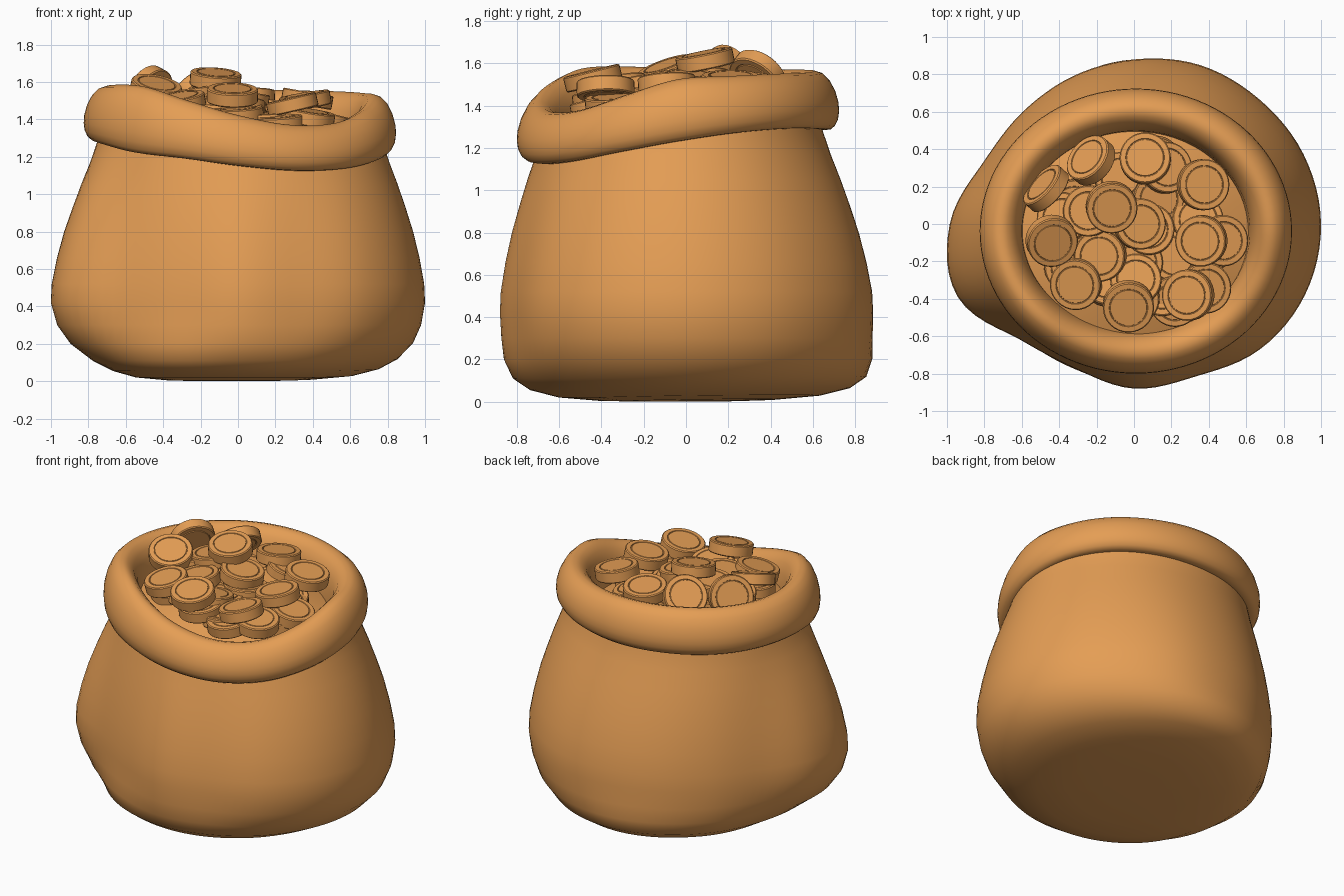
import bpy, bmesh, random
from math import sin, cos, tau, radians, hypot
from mathutils import Vector, Matrix

if "Cube" in bpy.data.objects:
    bpy.data.objects.remove(bpy.data.objects["Cube"], do_unlink=True)

material = bpy.data.materials.new("warm tan")
material.use_nodes = True
TAN = (0.78, 0.34, 0.09, 1)
material.diffuse_color = TAN
bsdf = next(n for n in material.node_tree.nodes if n.type == 'BSDF_PRINCIPLED')
bsdf.inputs["Base Color"].default_value = TAN
bsdf.inputs["Roughness"].default_value = 0.7

SIDES = 96
angles = [tau * i / SIDES for i in range(SIDES)]


def around(samples, a):
    """Smooth closed interpolation of evenly spaced samples at angle a."""
    n = len(samples)
    f = (a / tau) * n
    i = int(f)
    t = f - i
    p, q, r, s = (samples[(i + k) % n] for k in (-1, 0, 1, 2))
    return q + 0.5 * t * (r - p + t * (2*p - 5*q + 4*r - s + t * (3*(q - r) + s - p)))


def ellipse(a, rx, ry, cy=-.038):
    return Vector((.01 + rx * cos(a), cy + ry * sin(a), 0))


def loft(name, rings, cap_start=False, cap_end=False, angle=40):
    """Skin a list of equal-length rings of points."""
    bm = bmesh.new()
    loops = [[bm.verts.new(p) for p in ring] for ring in rings]
    for lo, hi in zip(loops, loops[1:]):
        n = len(lo)
        for i in range(n):
            j = (i + 1) % n
            bm.faces.new((lo[i], lo[j], hi[j], hi[i]))
    if cap_start:
        bm.faces.new(loops[0][::-1])
    if cap_end:
        bm.faces.new(loops[-1])
    mesh = bpy.data.meshes.new(name)
    bm.to_mesh(mesh)
    bm.free()
    mesh.materials.append(material)
    obj = bpy.data.objects.new(name, mesh)
    bpy.context.collection.objects.link(obj)
    bpy.ops.object.select_all(action='DESELECT')
    obj.select_set(True)
    bpy.context.view_layer.objects.active = obj
    bpy.ops.object.shade_smooth_by_angle(angle=radians(angle))
    return obj


# Sack body: full base, lumpy belly, rounder neck
base = [.99, .98, 1.02, .93, .88, .97, .97, .96]
belly = [1, .98, .945, .92, .88, .855, .845, .87,
         .985, 1.02, .87, .835, .88, .88, .95, .99]
# (scale, height, base weight, neck blend)
profile = [(.2, 0, 1, 0), (.42, .004, 1, 0), (.62, .02, 1, 0), (.76, .055, 1, 0),
           (.86, .11, .8, 0), (.94, .2, .4, 0), (.98, .3, .12, 0), (1, .42, 0, 0),
           (1, .52, 0, .02), (1, .66, 0, .13), (1, .8, 0, .28), (1, .93, 0, .46),
           (1, 1.05, 0, .64), (1, 1.17, 0, .84), (1, 1.28, 0, 1), (1, 1.33, 0, 1.04)]
body = []
for scale, z, weight, blend in profile:
    ring = []
    for a in angles:
        r = scale * (weight * around(base, a) + (1 - weight) * around(belly, a))
        p = Vector((r * cos(a), r * sin(a), 0)).lerp(ellipse(a, .763, .662, -.015), blend)
        lift = max(0, 1 - z / .3) * .015 * max(0, p.x + p.y)
        ring.append((p.x, p.y, z + lift))
    body.append(ring)
loft("sack_body", body, cap_start=True, angle=60)

# Rolled rim: drooping towards the front, with an inner wall
rim_top = [1.525, 1.54, 1.55, 1.555, 1.565, 1.57, 1.57, 1.57,
           1.575, 1.585, 1.575, 1.5, 1.42, 1.37, 1.38, 1.45]
rim_low = [1.23, 1.27, 1.29, 1.29, 1.285, 1.285, 1.285, 1.29,
           1.29, 1.265, 1.22, 1.19, 1.15, 1.125, 1.135, 1.18]
# (inset from outer edge, height fraction)
section = [(.16, .18), (.11, .04), (.07, 0), (.04, .01), (.02, .07), (.005, .18),
           (0, .32), (.003, .47), (.018, .66), (.045, .84), (.08, .96), (.115, 1),
           (.15, .96), (.185, .84), (.21, .65), (.225, .4), (.235, 0), (.235, -.5)]
rim = []
for inset, f in section:
    ring = []
    for a in angles:
        p = ellipse(a, .835 - inset, .762 - inset)
        lo, hi = around(rim_low, a), around(rim_top, a)
        ring.append((p.x, p.y, lo + f * (hi - lo)))
    rim.append(ring)
loft("rolled_rim", rim, angle=70)


# Bed filling the mouth beneath the coins
def bed_height(x, y):
    return 1.3 + .14 * (1 - min(1, hypot(x, y) / .62) ** 2) - .1 * x


bed = []
for s in (1, .8, .6, .4, .2, .03):
    pts = [ellipse(a, .62 * s, .55 * s) for a in angles]
    bed.append([(p.x, p.y, bed_height(p.x, p.y)) for p in pts])
loft("coin_bed", bed, cap_end=True, angle=60)

# Coin: flat faces on both sides, each with a thin ring groove
half = [(.097, .037), (.099, .032), (.102, .032), (.104, .037), (.131, .037), (.137, .031)]
coin_profile = half + [(r, -z) for r, z in half[::-1]]


def coin(index, x, y, z, lean=0, tilt=0):
    """Lean is the heading the face tips towards, tilt the amount, in degrees."""
    rings = [[(r * cos(tau * i / 32), r * sin(tau * i / 32), h) for i in range(32)]
             for r, h in coin_profile[::-1]]
    obj = loft(f"coin_{index}", rings, True, True, angle=35)
    axis = Vector((-sin(radians(lean)), cos(radians(lean)), 0))
    obj.matrix_world = (Matrix.Translation((x, y, z))
                        @ Matrix.Rotation(radians(tilt), 4, axis))


# Visible coins: x, y, z, lean, tilt
coins = [
    (-.47, .19, 1.55, 138, 68), (-.23, .34, 1.54, 140, 50),
    (.06, .35, 1.515, 100, 8), (.17, .30, 1.46, 20, 15),
    (.37, .21, 1.51, 0, 10), (.34, .02, 1.40, 60, 10),
    (.36, -.09, 1.50, 200, 10), (.47, -.09, 1.40, 0, 14),
    (.03, 0, 1.515, 0, 10), (-.12, .09, 1.615, 290, 12),
    (-.24, .07, 1.53, 180, 8), (-.44, -.09, 1.56, 300, 22),
    (-.38, .03, 1.48, 150, 10), (-.18, -.17, 1.49, 200, 10),
    (-.31, -.32, 1.49, 230, 14), (-.29, -.28, 1.42, 300, 8),
    (-.03, -.44, 1.53, 275, 14), (.01, -.30, 1.46, 90, 10),
    (.29, -.38, 1.48, 185, 13), (.22, -.41, 1.39, 250, 10),
    (.38, -.34, 1.41, 330, 10), (.0, -.40, 1.43, 250, 8),
]
for i, c in enumerate(coins):
    coin(i + 1, *c)

# Half-buried coins filling the gaps
random.seed(4)
BURIED = 14
for k in range(BURIED):
    a = k * 2.4
    r = .42 * ((k + .5) / BURIED) ** .5
    x, y = r * cos(a), r * sin(a) - .03
    coin(len(coins) + k + 1, x, y, bed_height(x, y) + .005,
         random.uniform(0, 360), random.uniform(3, 12))
